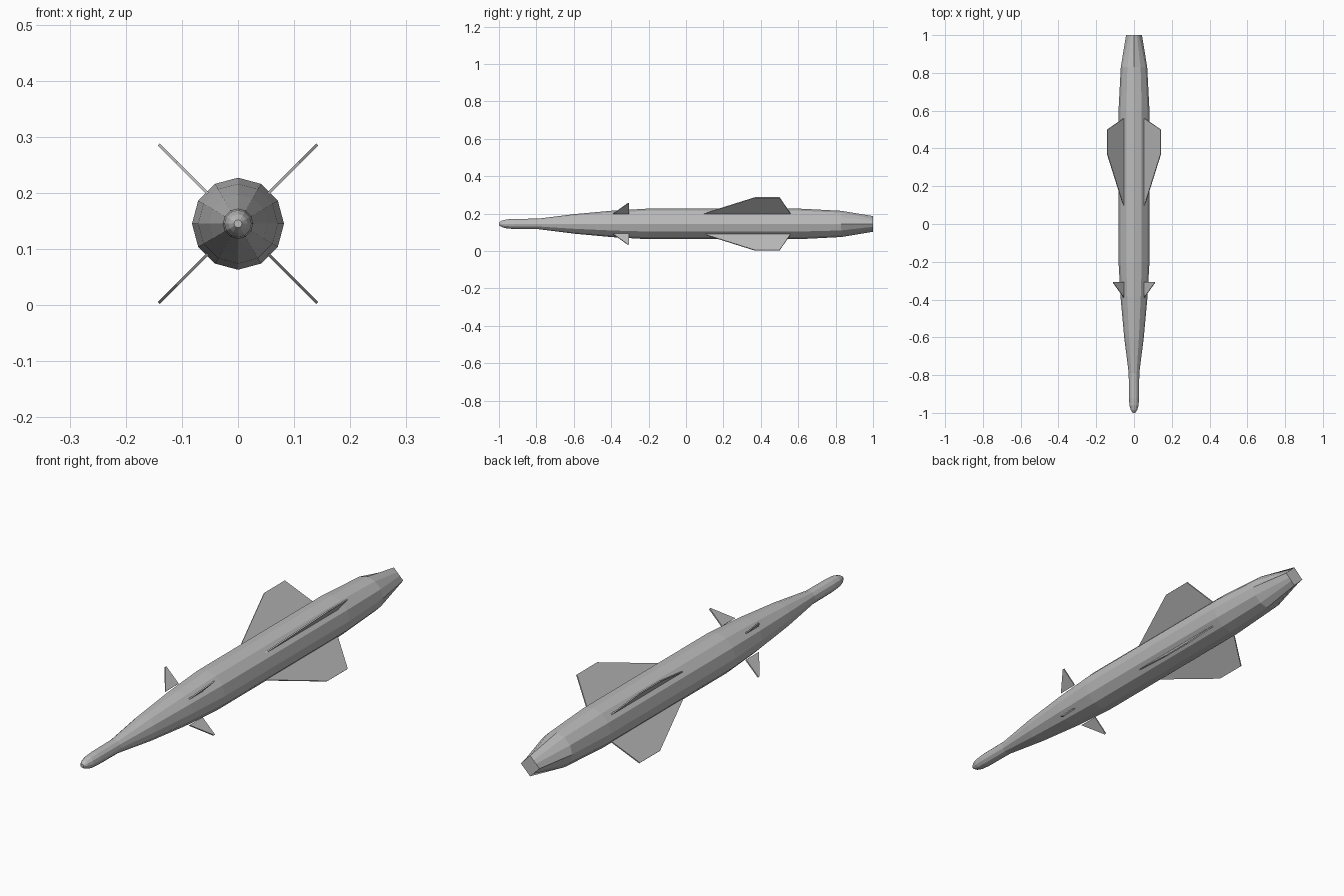
import bpy, bmesh, math
from mathutils import Matrix, Vector

cube = bpy.data.objects.get("Cube")
if cube:
    bpy.data.objects.remove(cube)

SIDES = 12
AXIS_Z = 0.145

# Single grey paint
grey = bpy.data.materials.new("grey_paint")
grey.use_nodes = True
colour = (0.5, 0.5, 0.5, 1)
grey.diffuse_color = colour
grey.node_tree.nodes["Principled BSDF"].inputs["Base Color"].default_value = colour


def add_object(name, bm):
    bmesh.ops.recalc_face_normals(bm, faces=bm.faces)
    mesh = bpy.data.meshes.new(name)
    bm.to_mesh(mesh)
    bm.free()
    mesh.materials.append(grey)
    obj = bpy.data.objects.new(name, mesh)
    bpy.context.collection.objects.link(obj)
    return obj


def ring(bm, y, radius, diamond=False):
    verts = []
    for i in range(SIDES):
        a = math.tau * i / SIDES
        c, s = math.cos(a), math.sin(a)
        r = radius / (abs(c) + abs(s)) if diamond else radius
        verts.append(bm.verts.new((r * c, y, AXIS_Z + r * s)))
    return verts


# Body: twelve-sided rings from nose to a diamond-shaped tail
profile = [(-1, 0.007), (-0.985, 0.017), (-0.96, 0.024), (-0.92, 0.027),
           (-0.79, 0.028), (-0.6, 0.052), (-0.39, 0.071), (-0.2, 0.082),
           (0.6, 0.082), (0.83, 0.07)]
bm = bmesh.new()
rings = [ring(bm, y, r) for y, r in profile]
rings.append(ring(bm, 1, 0.042, diamond=True))
for a, b in zip(rings, rings[1:]):
    for i in range(SIDES):
        j = (i + 1) % SIDES
        bm.faces.new((a[i], a[j], b[j], b[i]))
bm.faces.new(rings[0])
bm.faces.new(rings[-1])
add_object("body", bm)


# Fins: flat plates outlined as (radius, y), turned about the body axis
def add_fin(name, outline, angle, thickness=0.005):
    bm = bmesh.new()
    face = bm.faces.new([bm.verts.new((r, y, -thickness / 2)) for r, y in outline])
    extruded = bmesh.ops.extrude_face_region(bm, geom=[face])["geom"]
    bmesh.ops.translate(bm, vec=Vector((0, 0, thickness)),
                        verts=[v for v in extruded if isinstance(v, bmesh.types.BMVert)])
    place = Matrix.Translation((0, 0, AXIS_Z)) @ Matrix.Rotation(-angle, 4, "Y")
    bmesh.ops.transform(bm, matrix=place, verts=bm.verts)
    add_object(name, bm)


wing = [(0.076, 0.09), (0.2, 0.37), (0.2, 0.5), (0.076, 0.56)]
canard = [(0.076, -0.39), (0.155, -0.312), (0.155, -0.306), (0.076, -0.306)]
corners = ["upper_left", "upper_right", "lower_right", "lower_left"]
for k, corner in enumerate(corners):
    angle = math.pi / 4 + k * math.pi / 2
    add_fin("main_fin_" + corner, wing, angle)
    add_fin("front_fin_" + corner, canard, angle)
